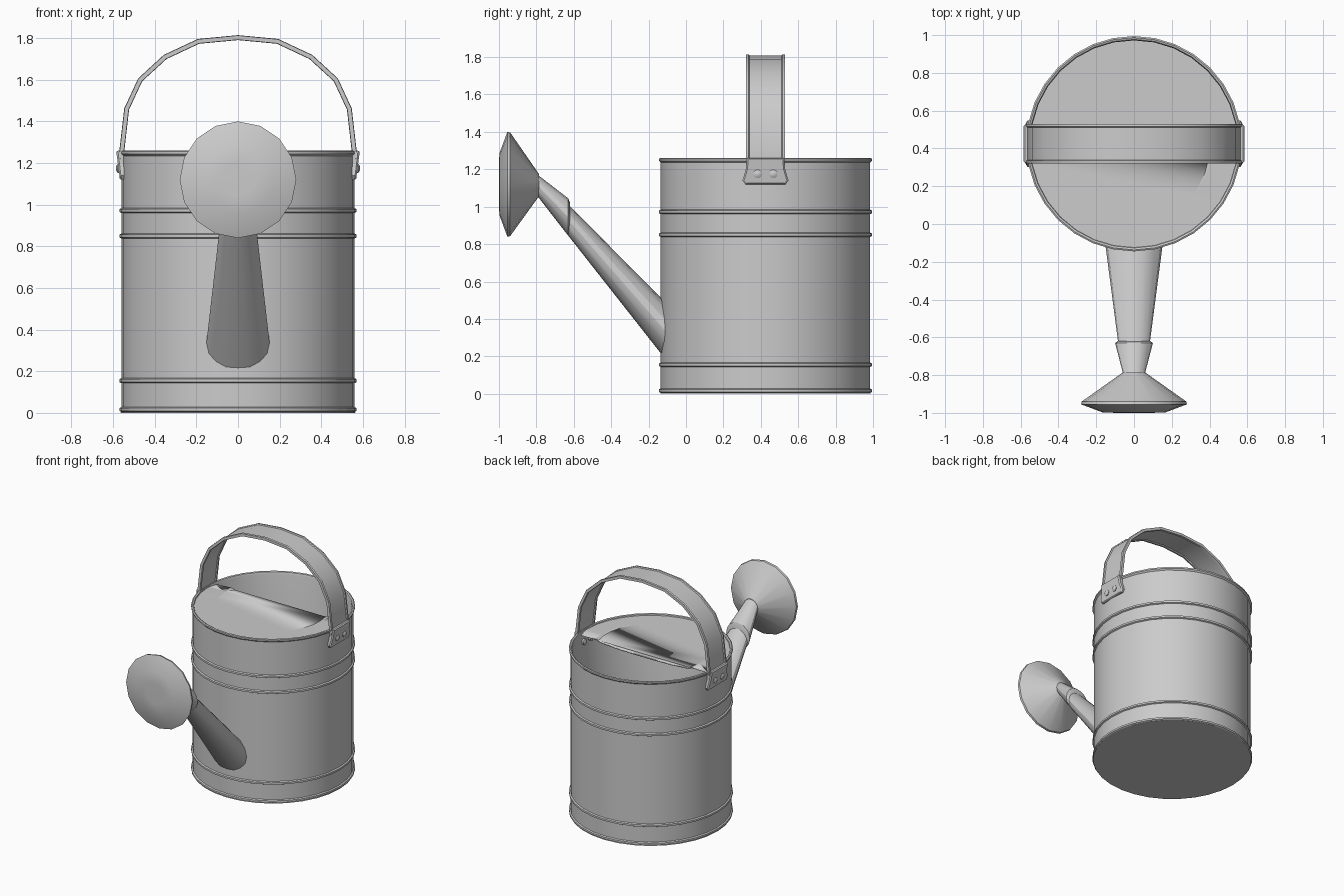
import bpy, bmesh
from math import sin, cos, pi, radians
from mathutils import Vector

if "Cube" in bpy.data.objects:
    bpy.data.objects.remove(bpy.data.objects["Cube"])

CY = 0.425      # body axis in y


def loft(name, rings, angle=30, cut_y=None):
    """Skin a series of closed rings and cap both ends."""
    bm = bmesh.new()
    loops = [[bm.verts.new(p) for p in ring] for ring in rings]
    for a, b in zip(loops, loops[1:]):
        n = len(a)
        for i in range(n):
            j = (i + 1) % n
            bm.faces.new((a[i], a[j], b[j], b[i]))
    for end in (loops[0], loops[-1]):
        bm.faces.new(end)
    bmesh.ops.dissolve_degenerate(bm, dist=1e-5, edges=bm.edges[:])
    bmesh.ops.remove_doubles(bm, verts=bm.verts[:], dist=1e-5)
    if cut_y is not None:
        bmesh.ops.bisect_plane(bm, geom=bm.verts[:] + bm.edges[:] + bm.faces[:],
                               plane_co=(0, cut_y, 0), plane_no=(0, 1, 0), clear_outer=True)
    bmesh.ops.recalc_face_normals(bm, faces=bm.faces[:])
    me = bpy.data.meshes.new(name)
    bm.to_mesh(me)
    bm.free()
    ob = bpy.data.objects.new(name, me)
    bpy.context.collection.objects.link(ob)
    bpy.ops.object.select_all(action='DESELECT')
    ob.select_set(True)
    bpy.context.view_layer.objects.active = ob
    bpy.ops.object.shade_smooth_by_angle(angle=radians(angle))
    return ob


def flat_ring(r, z, n=32):
    return [(r * sin(2 * pi * i / n), CY + r * cos(2 * pi * i / n), z) for i in range(n)]


def upright_ring(y, z, r, n=16):
    return [(r * sin(2 * pi * i / n), y, z + r * cos(2 * pi * i / n)) for i in range(n)]


def side_ring(x, y, z, r, n=10):
    return [(x, y + r * cos(2 * pi * i / n), z + r * sin(2 * pi * i / n)) for i in range(n)]


# Hollow body with raised bands and a rolled rim
R = 0.56
profile = [(0.565, 0)]
for z in (0.016, 0.155, 0.85, 0.972):
    profile += [(R, z - 0.012), (R + 0.01, z - 0.007), (R + 0.01, z + 0.007), (R, z + 0.012)]
profile += [(R, 1.235), (0.57, 1.245), (0.57, 1.256), (0.562, 1.26),
            (0.552, 1.256), (0.547, 1.24), (0.547, 0.02)]
loft("body", [flat_ring(r, z) for r, z in profile])

# Half cover with a shallow round dish
cover = loft("half_cover", [flat_ring(r, z) for r, z in
             ((0.55, 1.24), (0.415, 1.24), (0.38, 1.227), (0.25, 1.217), (0.12, 1.214))],
             angle=15, cut_y=0.51)
thick = cover.modifiers.new("thickness", 'SOLIDIFY')
thick.thickness = 0.008

# Tapered spout
loft("spout", [upright_ring(*p) for p in ((-0.10, 0.325, 0.153), (-0.635, 0.935, 0.083))])

# Spout neck and rose
loft("rose_neck", [upright_ring(*p) for p in
     ((-0.62, 0.935, 0.085), (-0.63, 0.945, 0.1), (-0.80, 1.12, 0.056))])
loft("rose", [upright_ring(*p) for p in
     ((-0.785, 1.115, 0.058), (-0.94, 1.12, 0.277), (-0.955, 1.12, 0.28), (-0.998, 1.12, 0.165),
      (-1.0, 1.12, 0.08))], angle=25)

# Arched strap handle with beaded edges
half = [(0.55, 1.13), (0.558, 1.26), (0.535, 1.46), (0.47, 1.60), (0.35, 1.71), (0.19, 1.785)]
path = [Vector((-x, 0, z)) for x, z in half] + [Vector((0, 0, 1.803))] \
     + [Vector((x, 0, z)) for x, z in reversed(half)]
section = [(-0.105, -0.010), (-0.105, 0.010), (-0.09, 0.012), (-0.085, 0.005),
           (0.085, 0.005), (0.09, 0.012), (0.105, 0.010), (0.105, -0.010),
           (0.09, -0.012), (0.085, -0.005), (-0.085, -0.005), (-0.09, -0.012)]
rings = []
for i, p in enumerate(path):
    t = (path[min(i + 1, len(path) - 1)] - path[max(i - 1, 0)]).normalized()
    normal = Vector((-t.z, 0, t.x))
    rings.append([p + normal * h + Vector((0, CY + w, 0)) for w, h in section])
loft("handle", rings)

# Brackets and rivets on both sides
edge = [(0.10, 1.26), (0.105, 1.20), (0.123, 1.14), (0.108, 1.12)]
outline = edge + [(-y, z) for y, z in reversed(edge)]
for s, side in ((1, "right"), (-1, "left")):
    def plate(x, k, lean):
        return [(s * (x + lean * (z - 1.12)), CY + y * k, 1.19 + (z - 1.19) * k) for y, z in outline]
    loft(side + "_bracket", [plate(0.548, 1, 0), plate(0.56, 1, 0.12), plate(0.568, 0.92, 0.12)])
    for i, y in enumerate((0.383, 0.467)):
        loft(f"{side}_rivet_{i + 1}", [side_ring(s * x, y, 1.175, r) for x, r in
             ((0.522, 0.012), (0.528, 0.022), (0.578, 0.023), (0.585, 0.012))], angle=50)
